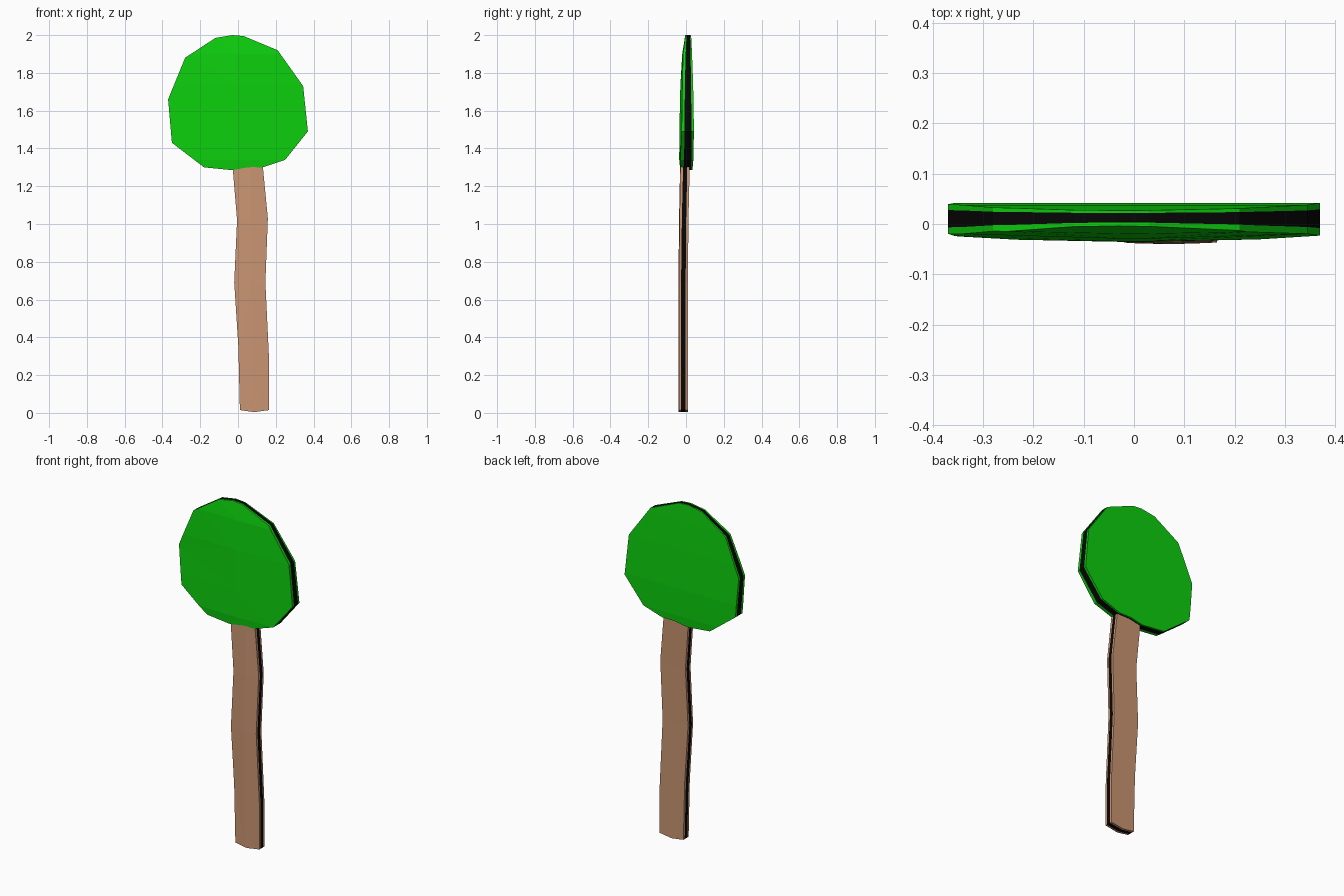
import bpy, bmesh
from mathutils import Vector

cube = bpy.data.objects.get("Cube")
if cube:
    bpy.data.objects.remove(cube)


def material(name, color):
    m = bpy.data.materials.new(name)
    m.use_nodes = True
    m.diffuse_color = (*color, 1)
    m.node_tree.nodes["Principled BSDF"].inputs["Base Color"].default_value = (*color, 1)
    return m


green = material("leaf green", (0.004, 0.62, 0.004))
brown = material("bark brown", (0.59, 0.3, 0.17))
black = material("edge black", (0.002, 0.002, 0.002))


def interp(table, z):
    """Linear lookup in rows of (z, front, band front, band back, back)."""
    if z <= table[0][0]:
        return table[0][1:]
    for a, b in zip(table, table[1:]):
        if z <= b[0]:
            t = (z - a[0]) / (b[0] - a[0])
            return [p + (q - p) * t for p, q in zip(a[1:], b[1:])]
    return table[-1][1:]


def slab(name, outline, depths, bulge, mat, center_x, half_width):
    """Flat cut-out whose rim carries a dark middle band."""
    bm = bmesh.new()
    layer = bm.verts.layers.int.new("layer")
    rings = []
    for k in range(4):
        ring = [bm.verts.new((x, k, z)) for x, z in outline]
        rings.append(ring)
    bm.faces.new(rings[0])
    bm.faces.new(rings[3][::-1])
    n = len(outline)
    for k in range(3):
        for i in range(n):
            j = (i + 1) % n
            f = bm.faces.new((rings[k][j], rings[k][i], rings[k + 1][i], rings[k + 1][j]))
            f.material_index = int(k == 1)
    # Cut rows so the broad faces can bend, plus one centre line
    cuts = [(Vector((0, 0, row[0])), Vector((0, 0, 1))) for row in depths[1:-1]]
    cuts.append((Vector((center_x, 0, 0)), Vector((1, 0, 0))))
    for co, no in cuts:
        bmesh.ops.bisect_plane(bm, geom=bm.verts[:] + bm.edges[:] + bm.faces[:],
                               plane_co=co, plane_no=no, dist=0.0001)
    # Turn layer numbers into real depths
    for v in bm.verts:
        k = round(v.co.y)
        v.co.y = interp(depths, v.co.z)[k]
        if k == 0:
            v.co.y += bulge * ((v.co.x - center_x) / half_width) ** 2
    bmesh.ops.triangulate(bm, faces=[f for f in bm.faces if len(f.verts) > 4])
    bmesh.ops.recalc_face_normals(bm, faces=bm.faces[:])
    mesh = bpy.data.meshes.new(name)
    bm.to_mesh(mesh)
    bm.free()
    mesh.materials.append(mat)
    mesh.materials.append(black)
    obj = bpy.data.objects.new(name, mesh)
    bpy.context.collection.objects.link(obj)
    return obj


# Round leafy crown
crown = [(-0.03, 2.0), (-0.12, 1.985), (-0.28, 1.88), (-0.37, 1.66), (-0.35, 1.43),
         (-0.18, 1.3), (-0.03, 1.285), (0.05, 1.3), (0.13, 1.3), (0.25, 1.34),
         (0.37, 1.49), (0.345, 1.73), (0.21, 1.92), (0.03, 1.995)]
crown_depths = [(1.285, -0.03, -0.01, 0.026, 0.034),
                (1.34, -0.036, -0.01, 0.028, 0.039),
                (1.5, -0.035, -0.008, 0.029, 0.042),
                (1.73, -0.03, -0.006, 0.027, 0.038),
                (1.9, -0.02, -0.002, 0.024, 0.032),
                (2.0, -0.004, 0.003, 0.022, 0.027)]
slab("tree_crown", crown, crown_depths, 0.012, green, 0, 0.37)

# Wavy trunk, its top hidden inside the crown
trunk = [(-0.03, 1.32), (-0.005, 1.02), (-0.02, 0.69), (0.002, 0.35), (0.01, 0.015),
         (0.085, 0.004), (0.165, 0.015), (0.165, 0.27), (0.145, 0.69), (0.158, 1.03),
         (0.13, 1.32)]
trunk_depths = [(0, -0.04, -0.026, -0.002, 0.01),
                (0.69, -0.04, -0.026, -0.002, 0.01),
                (1.02, -0.037, -0.022, 0.001, 0.013),
                (1.32, -0.031, -0.015, 0.007, 0.02)]
slab("tree_trunk", trunk, trunk_depths, 0.003, brown, 0.07, 0.09)
